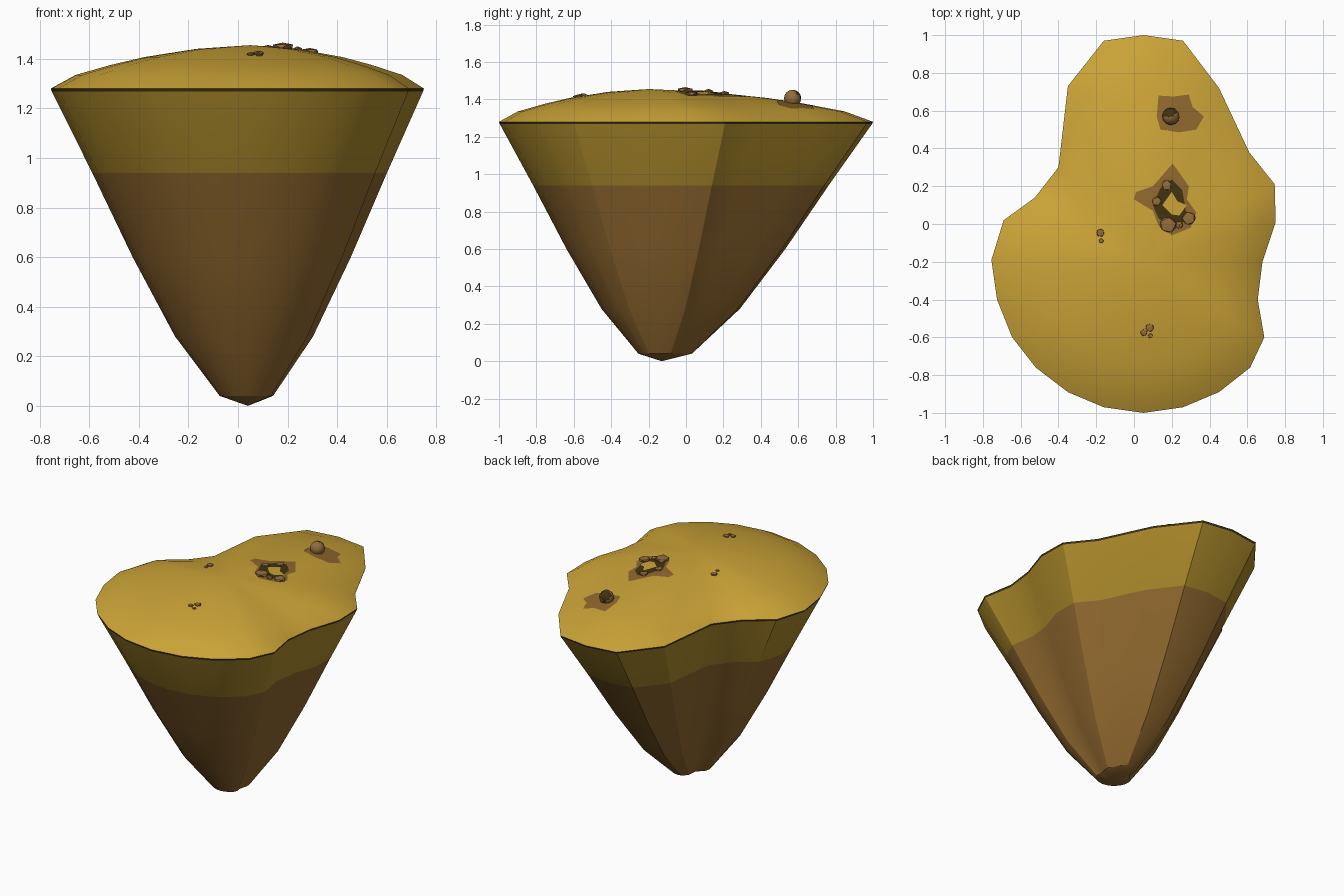
import bpy, bmesh, math, random
from mathutils import Vector
from mathutils.bvhtree import BVHTree

if "Cube" in bpy.data.objects:
    bpy.data.objects.remove(bpy.data.objects["Cube"])

random.seed(4)


def mat(name, rgb):
    m = bpy.data.materials.new(name)
    m.diffuse_color = tuple((c / 255) ** 2.2 for c in rgb) + (1,)
    m.use_nodes = True
    m.node_tree.nodes["Principled BSDF"].inputs["Base Color"].default_value = m.diffuse_color
    return m


GRASS = mat("dry grass", (203, 163, 58))
SIDE = mat("grass side", (168, 135, 46))
EARTH = mat("brown earth", (143, 104, 50))
DARK = mat("dark soil", (66, 54, 22))
ROCK = mat("brown stone", (146, 108, 62))

# Shoreline of the island, counter-clockwise order not required
RIM = [(.05, 1), (.26, .97), (.45, .72), (.61, .38), (.745, .21), (.75, .01),
       (.68, -.2), (.655, -.4), (.69, -.6), (.615, -.76), (.45, -.89), (.26, -.97),
       (.05, -1), (-.16, -.97), (-.35, -.89), (-.52, -.76), (-.645, -.6), (-.725, -.4),
       (-.755, -.19), (-.69, .02), (-.525, .14), (-.4, .3), (-.35, .73), (-.16, .97)]


def finish(name, bm, mats, angle=30):
    bmesh.ops.recalc_face_normals(bm, faces=bm.faces)
    me = bpy.data.meshes.new(name)
    bm.to_mesh(me)
    ob = bpy.data.objects.new(name, me)
    bpy.context.collection.objects.link(ob)
    for m in mats:
        me.materials.append(m)
    bpy.ops.object.select_all(action='DESELECT')
    ob.select_set(True)
    bpy.context.view_layer.objects.active = ob
    bpy.ops.object.shade_smooth_by_angle(angle=math.radians(angle))
    return ob


def rings(bm, outline, centre, levels, tip_z):
    """Stack scaled copies of an outline about a centre, closed with a fan."""
    prev = None
    n = len(outline)
    for s, z in levels:
        cur = [bm.verts.new((centre[0] + s * (x - centre[0]),
                             centre[1] + s * (y - centre[1]), z)) for x, y in outline]
        if prev:
            for i in range(n):
                bm.faces.new((prev[i], prev[(i + 1) % n], cur[(i + 1) % n], cur[i]))
        prev = cur
    tip = bm.verts.new((*centre, tip_z))
    for i in range(n):
        bm.faces.new((prev[i], prev[(i + 1) % n], tip))


# Grassy dome
bm = bmesh.new()
rings(bm, RIM, (.05, -.2), [(1, 1.28), (.875, 1.335), (.7, 1.375), (.53, 1.407), (.27, 1.44)], 1.455)
dome_tree = BVHTree.FromBMesh(bm)
finish("grass_top", bm, [GRASS])


def ground(x, y):
    return dome_tree.ray_cast(Vector((x, y, 3)), Vector((0, 0, -1)))[0].z


# Tapering underside: dark lip, olive band, brown earth
bm = bmesh.new()
rings(bm, RIM, (.04, -.13), [(1, 1.28), (.995, 1.268), (.79, .94), (.585, .6),
                             (.37, .28), (.143, .04)], 0)
for f in bm.faces:
    z = f.calc_center_median().z
    f.material_index = 0 if z > 1.27 else 1 if z > .94 else 2
finish("underside", bm, [DARK, SIDE, EARTH])


# Thin bare patches that follow the ground
def patch(name, pts, centre, m, lift):
    bm = bmesh.new()
    rings(bm, pts, centre, [(1, 0), (.75, 0), (.5, 0), (.25, 0)], 0)
    for v in bm.verts:
        v.co.z = ground(v.co.x, v.co.y) + lift
    ob = finish(name, bm, [m])
    if ob.data.polygons[0].normal.z < 0:
        ob.data.flip_normals()


patch("fire_pit_earth", [(.205, .32), (.29, .2), (.28, .13), (.33, .06), (.3, -.02), (.2, -.06),
                         (.13, -.01), (.1, .07), (0, .13), (.01, .17), (.1, .2)],
      (.19, .1), EARTH, .003)
patch("fire_pit_soil", [(.2, .235), (.255, .18), (.27, .1), (.28, .02), (.2, -.02),
                        (.13, .03), (.1, .1), (.14, .19)], (.19, .1), DARK, .005)
patch("fire_pit_floor", [(.2, .17), (.23, .12), (.28, .1), (.24, .045), (.2, .05), (.15, .1)],
      (.21, .1), GRASS, .007)
patch("boulder_earth", [(.13, .68), (.21, .675), (.29, .685), (.31, .62), (.37, .57), (.33, .5),
                        (.24, .485), (.14, .5), (.12, .57)], (.22, .58), EARTH, .003)


# Faceted stones: x, y, half width, half height
def stone(name, x, y, r, h):
    bm = bmesh.new()
    bmesh.ops.create_icosphere(bm, subdivisions=1, radius=1)
    a = random.uniform(0, 6)
    for v in bm.verts:
        k = random.uniform(.85, 1.08)
        px, py = v.co.x * math.cos(a) * k - v.co.y * math.sin(a), v.co.x * math.sin(a) * k + v.co.y * math.cos(a)
        v.co = (x + px * r, y + py * r, ground(x, y) + h * .5 + v.co.z * h * k)
    finish(name, bm, [ROCK])


for i, s in enumerate([(.18, -.005, .048, .018), (.29, .03, .038, .016), (.24, -.005, .022, .012),
                       (.12, .12, .028, .012), (.173, .205, .03, .013)]):
    stone(f"fire_stone_{i + 1}", *s)
for i, s in enumerate([(-.178, -.047, .024, .01), (-.174, -.09, .014, .007), (.082, -.55, .024, .01),
                       (.052, -.575, .02, .008), (.087, -.592, .014, .007)]):
    stone(f"pebble_{i + 1}", *s)

# Round boulder with a dark hollow side
bm = bmesh.new()
bmesh.ops.create_uvsphere(bm, u_segments=12, v_segments=8, radius=.046)
hollow = Vector((-.2, .75, .63)).normalized()
for f in bm.faces:
    f.material_index = 1 if f.normal.dot(hollow) > .6 else 0
bmesh.ops.translate(bm, verts=bm.verts, vec=(.195, .57, 1.405))
finish("boulder", bm, [ROCK, DARK])
